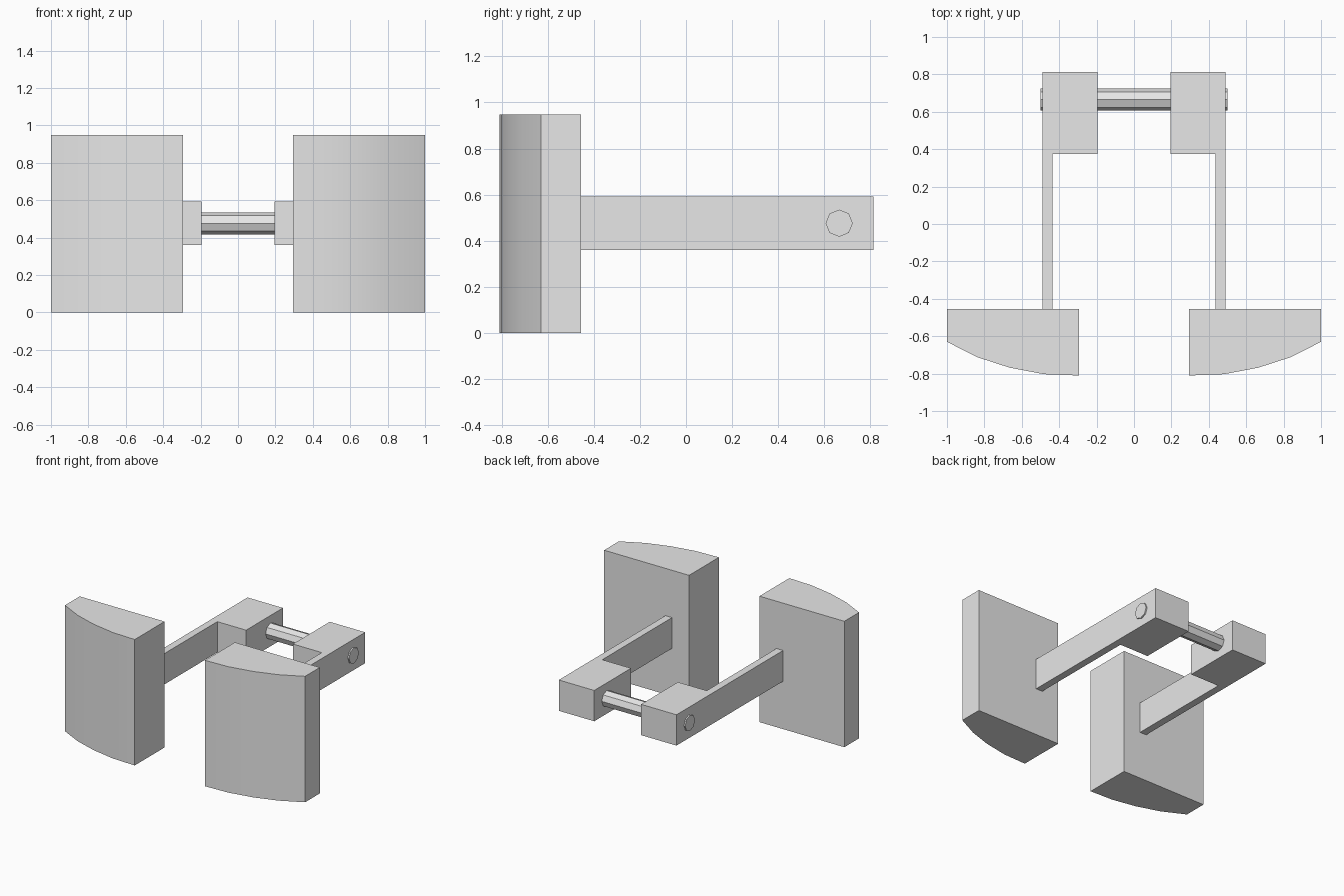
import bpy
import bmesh
import math
from mathutils import Matrix

if "Cube" in bpy.data.objects:
    bpy.data.objects.remove(bpy.data.objects["Cube"], do_unlink=True)

# Single grey finish
grey = bpy.data.materials.new("plain_grey")
grey.use_nodes = True
grey.diffuse_color = (0.8, 0.8, 0.8, 1)
grey.node_tree.nodes["Principled BSDF"].inputs["Base Color"].default_value = (0.8, 0.8, 0.8, 1)


def finish(name, bm):
    bmesh.ops.recalc_face_normals(bm, faces=bm.faces)
    mesh = bpy.data.meshes.new(name)
    bm.to_mesh(mesh)
    bm.free()
    mesh.materials.append(grey)
    obj = bpy.data.objects.new(name, mesh)
    bpy.context.collection.objects.link(obj)
    bpy.ops.object.select_all(action="DESELECT")
    obj.select_set(True)
    bpy.context.view_layer.objects.active = obj
    bpy.ops.object.shade_smooth_by_angle(angle=math.radians(30))
    return obj


def prism(name, outline, bottom, top, side):
    """Extrude a plan outline upwards; side is 1 for left, -1 for right."""
    bm = bmesh.new()
    base = bm.faces.new([bm.verts.new((side * x, y, bottom)) for x, y in outline])
    walls = bmesh.ops.extrude_face_region(bm, geom=[base])["geom"]
    raised = [v for v in walls if isinstance(v, bmesh.types.BMVert)]
    bmesh.ops.translate(bm, verts=raised, vec=(0, 0, top - bottom))
    return finish(name, bm)


# Plan outlines for the left side
pad = [(0.293, -0.455), (0.293, -0.81), (0.48, -0.803), (0.665, -0.768),
       (0.835, -0.713), (1.0, -0.63), (1.0, -0.455)]
arm = [(0.435, -0.455), (0.49, -0.455), (0.49, 0.813), (0.195, 0.813),
       (0.195, 0.375), (0.435, 0.375)]

# Curved pads and their arms with thick end blocks
for label, side in (("left", 1), ("right", -1)):
    prism(label + "_pad", pad, 0, 0.948, side)
    prism(label + "_arm", arm, 0.36, 0.592, side)

# Eight-sided rod joining the two end blocks
rod = bmesh.new()
bmesh.ops.create_cone(rod, cap_ends=True, segments=8, radius1=0.059, radius2=0.059, depth=1.0,
                      matrix=Matrix.Translation((0, 0.665, 0.476)) @ Matrix.Rotation(math.pi / 2, 4, "Y"))
finish("connecting_rod", rod)
